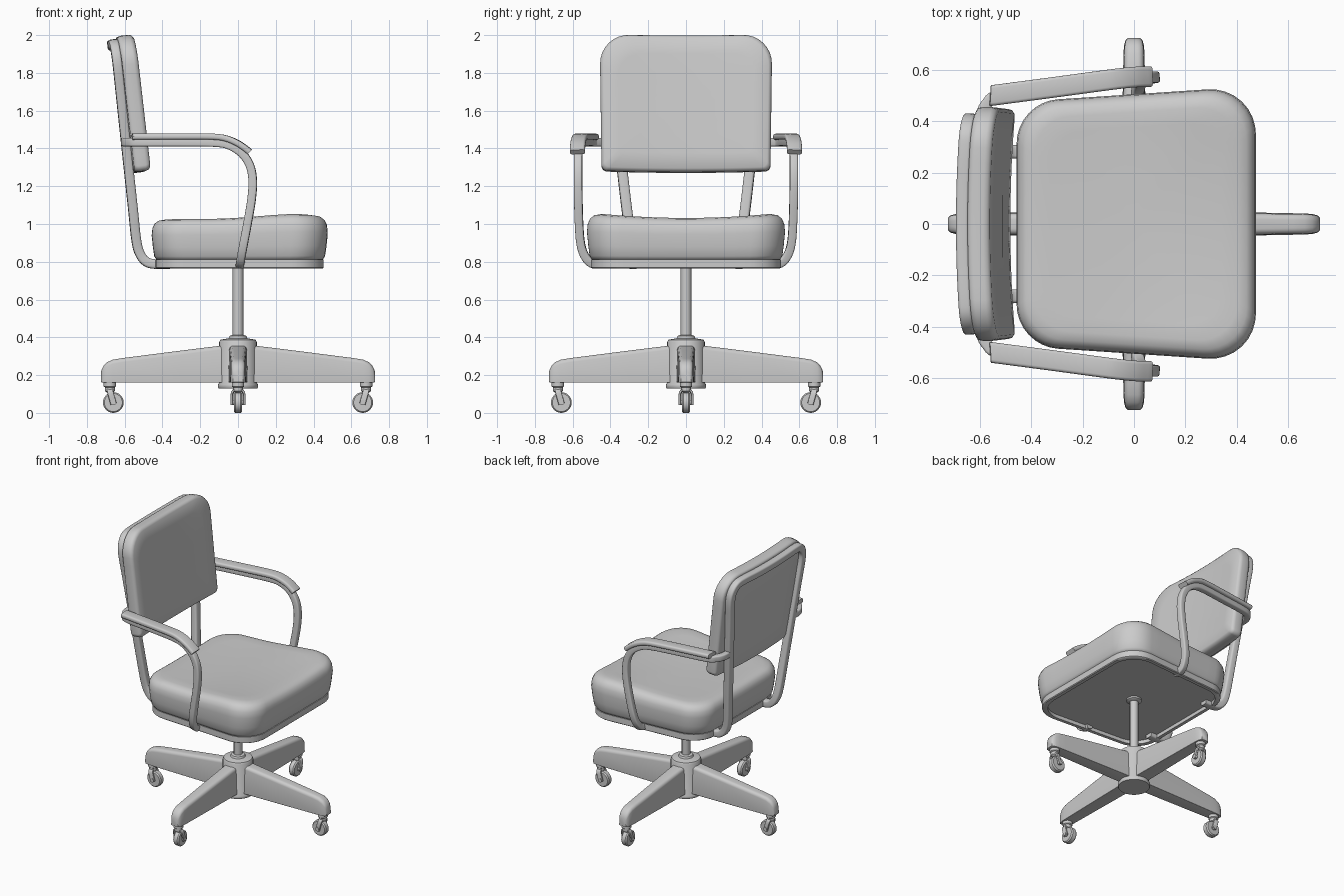
import bpy, bmesh, math
from mathutils import Vector as V

if "Cube" in bpy.data.objects:
    bpy.data.objects.remove(bpy.data.objects["Cube"])


def loft(name, rings, angle=40, rot=0):
    """Skin a list of equal-length point rings, cap both ends."""
    bm = bmesh.new()
    rows = [[bm.verts.new(p) for p in r] for r in rings]
    n = len(rows[0])
    for a, b in zip(rows, rows[1:]):
        for i in range(n):
            bm.faces.new((a[i], a[(i + 1) % n], b[(i + 1) % n], b[i]))
    bm.faces.new(rows[0])
    bm.faces.new(rows[-1])
    bmesh.ops.recalc_face_normals(bm, faces=bm.faces)
    me = bpy.data.meshes.new(name)
    bm.to_mesh(me)
    bm.free()
    ob = bpy.data.objects.new(name, me)
    ob.rotation_euler.z = rot
    bpy.context.collection.objects.link(ob)
    bpy.ops.object.select_all(action='DESELECT')
    ob.select_set(True)
    bpy.context.view_layer.objects.active = ob
    bpy.ops.object.shade_smooth_by_angle(angle=math.radians(angle))
    return ob


def rounded(corners, n=6, edge=0):
    """Polygon of (x, y, radius) corners with rounded corners."""
    ends = []
    m = len(corners)
    for i, (x, y, r) in enumerate(corners):
        p = V((x, y))
        a = p + (V(corners[i - 1][:2]) - p).normalized() * r
        b = p + (V(corners[(i + 1) % m][:2]) - p).normalized() * r
        arc = []
        for k in range(n + 1):
            t = k / n
            w = [(1 - t) ** 2, 2 * t * (1 - t) * 0.707, t * t]
            arc.append((a * w[0] + p * w[1] + b * w[2]) / sum(w))
        ends.append(arc)
    out = []
    for i, arc in enumerate(ends):
        nxt = ends[(i + 1) % m][0]
        out += arc + [arc[-1].lerp(nxt, k / (edge + 1)) for k in range(1, edge + 1)]
    return out


def box_section(a, b, r):
    return rounded([(-a, -b, r), (a, -b, r), (a, b, r), (-a, b, r)], 3)


def smooth_path(pts, steps=5):
    pts = [V(p) for p in pts]
    q = [2 * pts[0] - pts[1]] + pts + [2 * pts[-1] - pts[-2]]
    out = []
    for a, b, c, d in zip(q, q[1:], q[2:], q[3:]):
        for k in range(steps):
            t = k / steps
            out.append(0.5 * (2 * b + (c - a) * t + (2 * a - 5 * b + 4 * c - d) * t * t
                              + (3 * b - a - 3 * c + d) * t ** 3))
    return out + [pts[-1]]


def sweep(name, pts, sec, normal, steps=5, rot=0):
    """Sweep a section along a smoothed path; section y follows the normal."""
    path = smooth_path(pts, steps)
    nrm, rings = V(normal), []
    for i, p in enumerate(path):
        t = (path[min(i + 1, len(path) - 1)] - path[max(i - 1, 0)]).normalized()
        nrm = (nrm - t * nrm.dot(t)).normalized()
        side = t.cross(nrm)
        rings.append([p + side * u + nrm * v for u, v in sec])
    return loft(name, rings, rot=rot)


def lathe(name, prof, n=32, at=(0, 0, 0), axis='Z', rot=0):
    rings = []
    for r, h in prof:
        c = [(r * math.cos(2 * math.pi * k / n), r * math.sin(2 * math.pi * k / n)) for k in range(n)]
        rings.append([V(at) + V((a, b, h) if axis == 'Z' else (a, h, b)) for a, b in c])
    return loft(name, rings, 35, rot)


# seat cushion: insets of one outline, saddle-shaped top
plan = rounded([(-.457, -.475, .16), (.475, -.537, .19), (.475, .537, .19), (-.457, .475, .16)], 8, 7)


def inset(d, z):
    return [V((x * (1 - d / .465), y * (1 - d / .51), z)) for x, y in plan]


def saddle(p):
    f = min(max((p.x + .15) / .5, 0), 1)
    f = f * f * (3 - 2 * f)
    dz = -.012 + .026 * f - .022 * max(0, 1 - (p.y / .45) ** 2) * (.4 + .6 * f)
    return V((p.x, p.y, p.z + dz * max(0, (p.z - .81) / .23)))


layers = [(.028, .808), (.014, .83), (.007, .88), (0, .95), (.004, .99), (.016, 1.017), (.036, 1.033),
          (.07, 1.04), (.13, 1.04), (.22, 1.04), (.32, 1.04), (.41, 1.04), (.455, 1.04)]
loft("seat_cushion", [[saddle(p) for p in inset(d, z)] for d, z in layers], 60)

# seat pan with recessed underside
loft("seat_pan", [inset(d, z) for d, z in
                  [(.05, .79), (.05, .765), (.026, .765), (.021, .77), (.021, .812), (.05, .812)]])


# backrest space: y across, u up the slope, v forward
def back(y, u, v):
    c = (y / .45) ** 2
    return V((-.564 - .115 * u + .993 * v + .02 * c, y, 1.268 + .993 * u + .115 * v + .008 * c))


def back_slab(name, corners, layers):
    out = rounded(corners, 8, 9)
    mid = sum(c[1] for c in corners) / 4
    hw = max(abs(c[0]) for c in corners)
    hh = max(c[1] for c in corners) - mid
    loft(name, [[back(y * (1 - d / hw), mid + (u - mid) * (1 - d / hh), v) for y, u in out]
                for d, v in layers], 50)


back_slab("back_cushion", [(-.447, 0, .03), (.447, 0, .03), (.457, .728, .16), (-.457, .728, .16)],
          [(.3, -.002), (.15, -.002), (.012, -.002), (.003, .005), (0, .02), (0, .06), (.005, .075),
           (.018, .085), (.1, .087), (.2, .088), (.3, .088)])
back_slab("back_panel", [(-.34, .015, .03), (.34, .015, .03), (.40, .69, .1), (-.40, .69, .1)],
          [(.3, -.02), (.15, -.02), (.02, -.02), (0, -.012), (0, .005), (.02, .005)])

# back frame: one bar up from the pan, around the back and down again
half = [V((-.36, .28, .788)), V((-.44, .281, .788)), V((-.485, .282, .80)), V((-.518, .284, .84))]
half += [back(y, u, -.024) for y, u in
         [(.292, -.36), (.315, -.18), (.336, 0), (.36, .2), (.386, .42), (.403, .56), (.395, .63),
          (.355, .676), (.29, .687), (.15, .687)]]
full = half + [back(0, .687, -.024)] + [V((p.x, -p.y, p.z)) for p in reversed(half)]
sweep("back_frame", full, box_section(.027, .025, .012), (0, 0, 1))

# arm bars and pads, both sides
arm = [(-.595, .35, 1.433), (-.595, .42, 1.433), (-.572, .47, 1.433), (-.52, .503, 1.433),
       (-.3, .533, 1.433), (-.13, .556, 1.431), (-.05, .565, 1.418), (.02, .57, 1.375),
       (.063, .571, 1.31), (.078, .571, 1.23), (.072, .57, 1.13), (.05, .566, 1.0),
       (.031, .558, .9), (.019, .538, .835), (.012, .5, .793), (.01, .44, .788)]
pad = [(-.545, .502, 1.462), (-.535, .503, 1.462), (-.3, .534, 1.463), (-.13, .557, 1.462),
       (-.06, .566, 1.452), (0, .572, 1.427), (.045, .574, 1.396), (.062, .574, 1.381)]
for s, side in ((1, "left"), (-1, "right")):
    sweep(side + "_arm_bar", [(x, y * s, z) for x, y, z in arm], box_section(.022, .022, .009), (0, 0, 1))
    sweep(side + "_arm_pad", [(x, y * s, z) for x, y, z in pad], box_section(.04, .016, .012), (0, 0, 1))

# post and hub
lathe("post", [(.028, .38), (.028, .80)], 24)
lathe("post_collar", [(.05, .795), (.05, .778), (.035, .77), (.028, .77)], 24)
lathe("hub", [(.085, .13), (.102, .13), (.106, .137), (.106, .15), (.1, .16), (.1, .375), (.094, .387),
              (.05, .395), (.045, .408), (.03, .412)])

# four legs with casters
for i in range(4):
    r = i * math.pi / 2
    rings = []
    for x, hw, top, bot in [(.04, .052, .362, .16), (.3, .048, .33, .16), (.62, .042, .289, .16),
                            (.665, .041, .281, .16), (.695, .039, .267, .16), (.714, .034, .246, .16),
                            (.724, .026, .222, .163)]:
        sec = rounded([(-hw, bot, .004), (hw, bot, .004), (hw * .9, top, .022), (-hw * .9, top, .022)], 4)
        rings.append([V((x, y, z)) for y, z in sec])
    loft(f"leg_{i}", rings, 40, r)
    lathe(f"caster_neck_{i}", [(.012, .105), (.026, .115), (.026, .135), (.033, .14), (.033, .162)],
          20, (.678, 0, 0), rot=r)
    lathe(f"caster_wheel_{i}", [(.03, -.022), (.048, -.022), (.055, -.014), (.055, .014), (.048, .022),
                                (.03, .022)], 28, (.66, 0, .055), 'Y', r)
    lathe(f"caster_axle_{i}", [(.014, -.041), (.014, .041)], 16, (.66, 0, .055), 'Y', r)
    for s in (-1, 1):
        sweep(f"caster_fork_{i}_{s}", [(.678, s * .012, .124), (.678, s * .024, .118), (.674, s * .031, .1),
                                       (.658, s * .031, .045)],
              box_section(.016, .006, .003), (0, 0, 1), 4, r)
